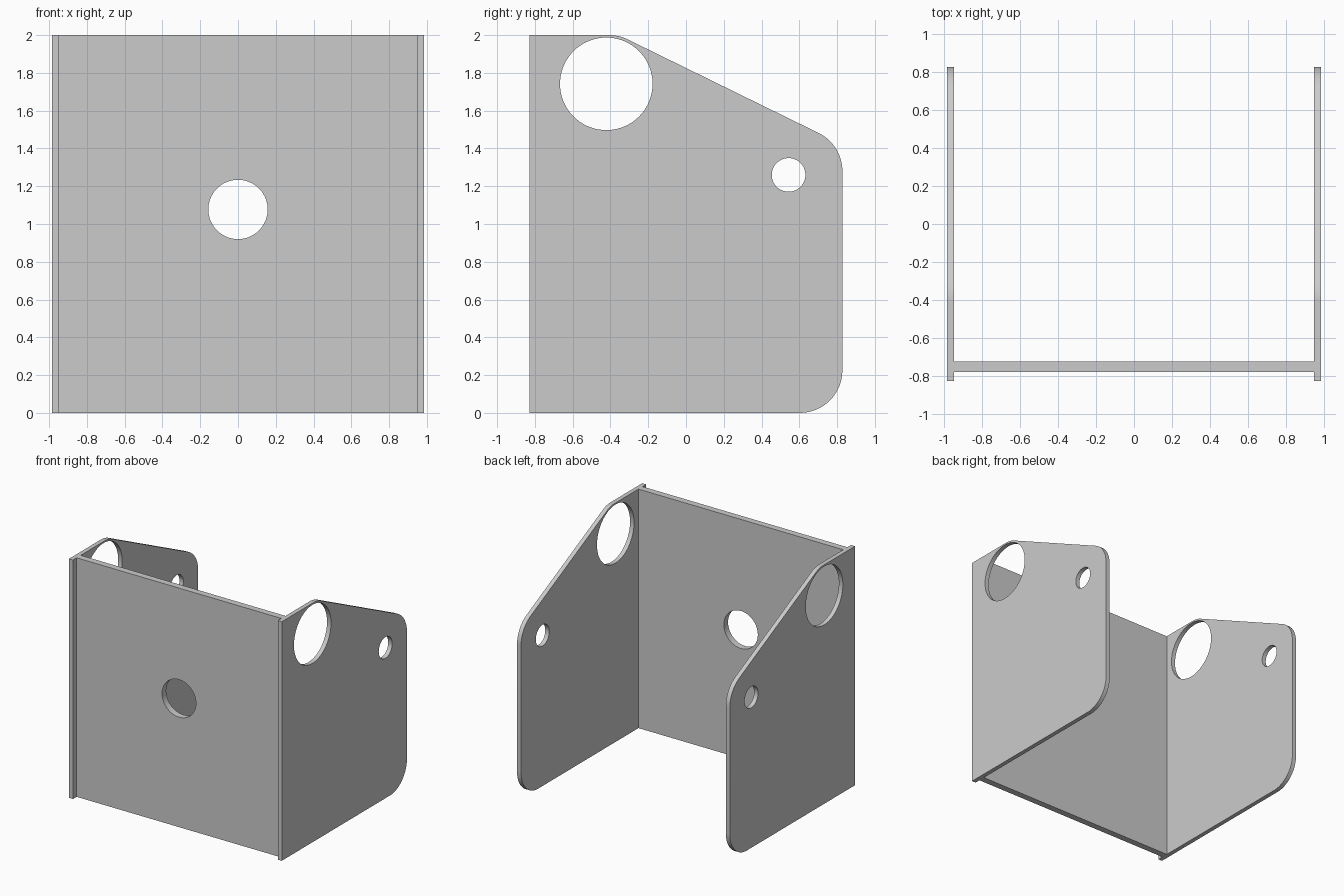
import bpy, bmesh, math
from mathutils import Vector, Matrix

cube = bpy.data.objects.get("Cube")
if cube:
    bpy.data.objects.remove(cube, do_unlink=True)

grey = bpy.data.materials.new("plain_grey")
grey.use_nodes = True
COLOUR = (0.6, 0.6, 0.6, 1)
grey.diffuse_color = COLOUR
grey.node_tree.nodes["Principled BSDF"].inputs["Base Color"].default_value = COLOUR


def circle(u, v, radius, steps=72):
    angles = [math.tau * i / steps for i in range(steps)]
    return [Vector((u + radius * math.cos(a), v + radius * math.sin(a))) for a in angles]


def rounded(corners, steps=14):
    """Outline from (u, v, radius) corners, each replaced by a tangent arc."""
    outline = []
    for i, (u, v, radius) in enumerate(corners):
        p = Vector((u, v))
        if not radius:
            outline.append(p)
            continue
        a = (Vector(corners[i - 1][:2]) - p).normalized()
        b = (Vector(corners[(i + 1) % len(corners)][:2]) - p).normalized()
        half = a.angle(b) / 2
        centre = p + (a + b).normalized() * radius / math.sin(half)
        start = p + a * radius / math.tan(half) - centre
        end = p + b * radius / math.tan(half) - centre
        turn = math.atan2(start.cross(end), start.dot(end))
        for k in range(steps + 1):
            outline.append(centre + Matrix.Rotation(turn * k / steps, 2) @ start)
    return outline


def plate(name, loops, place, offset):
    """Fill an outline with holes and extrude it by the offset."""
    bm = bmesh.new()
    edges = []
    for loop in loops:
        verts = [bm.verts.new(place(p.x, p.y)) for p in loop]
        edges += [bm.edges.new((verts[i - 1], verts[i])) for i in range(len(verts))]
    bmesh.ops.triangle_fill(bm, use_beauty=True, use_dissolve=False, edges=edges)
    extruded = bmesh.ops.extrude_face_region(bm, geom=bm.faces[:], use_keep_orig=True)
    moved = [g for g in extruded["geom"] if isinstance(g, bmesh.types.BMVert)]
    bmesh.ops.translate(bm, verts=moved, vec=offset)
    bmesh.ops.recalc_face_normals(bm, faces=bm.faces[:])
    mesh = bpy.data.meshes.new(name)
    bm.to_mesh(mesh)
    bm.free()
    mesh.materials.append(grey)
    obj = bpy.data.objects.new(name, mesh)
    bpy.context.collection.objects.link(obj)
    bpy.ops.object.select_all(action="DESELECT")
    obj.select_set(True)
    bpy.context.view_layer.objects.active = obj
    bpy.ops.object.shade_smooth_by_angle(angle=math.radians(30))


HALF_WIDTH, HALF_DEPTH, HEIGHT = 0.985, 0.828, 2.0
SIDE_THICK, PANEL_THICK = 0.037, 0.055
inner = HALF_WIDTH - SIDE_THICK

# Side plates with sloped top, rounded rear corners and two holes
side_loops = [
    rounded([(-HALF_DEPTH, 0, 0), (HALF_DEPTH, 0, 0.225), (HALF_DEPTH, 1.42, 0.225),
             (-0.355, HEIGHT, 0.225), (-HALF_DEPTH, HEIGHT, 0)]),
    circle(-0.422, 1.742, 0.245),
    circle(0.543, 1.26, 0.089),
]
for name, s in (("left_side_plate", 1), ("right_side_plate", -1)):
    plate(name, side_loops, lambda u, v: (s * inner, u, v), (s * SIDE_THICK, 0, 0))

# Front panel set between the side plates, with a central hole
panel_loops = [
    rounded([(-inner, 0, 0), (inner, 0, 0), (inner, HEIGHT, 0), (-inner, HEIGHT, 0)]),
    circle(0, 1.077, 0.157),
]
plate("front_panel", panel_loops, lambda u, v: (u, -0.78, v), (0, PANEL_THICK, 0))
